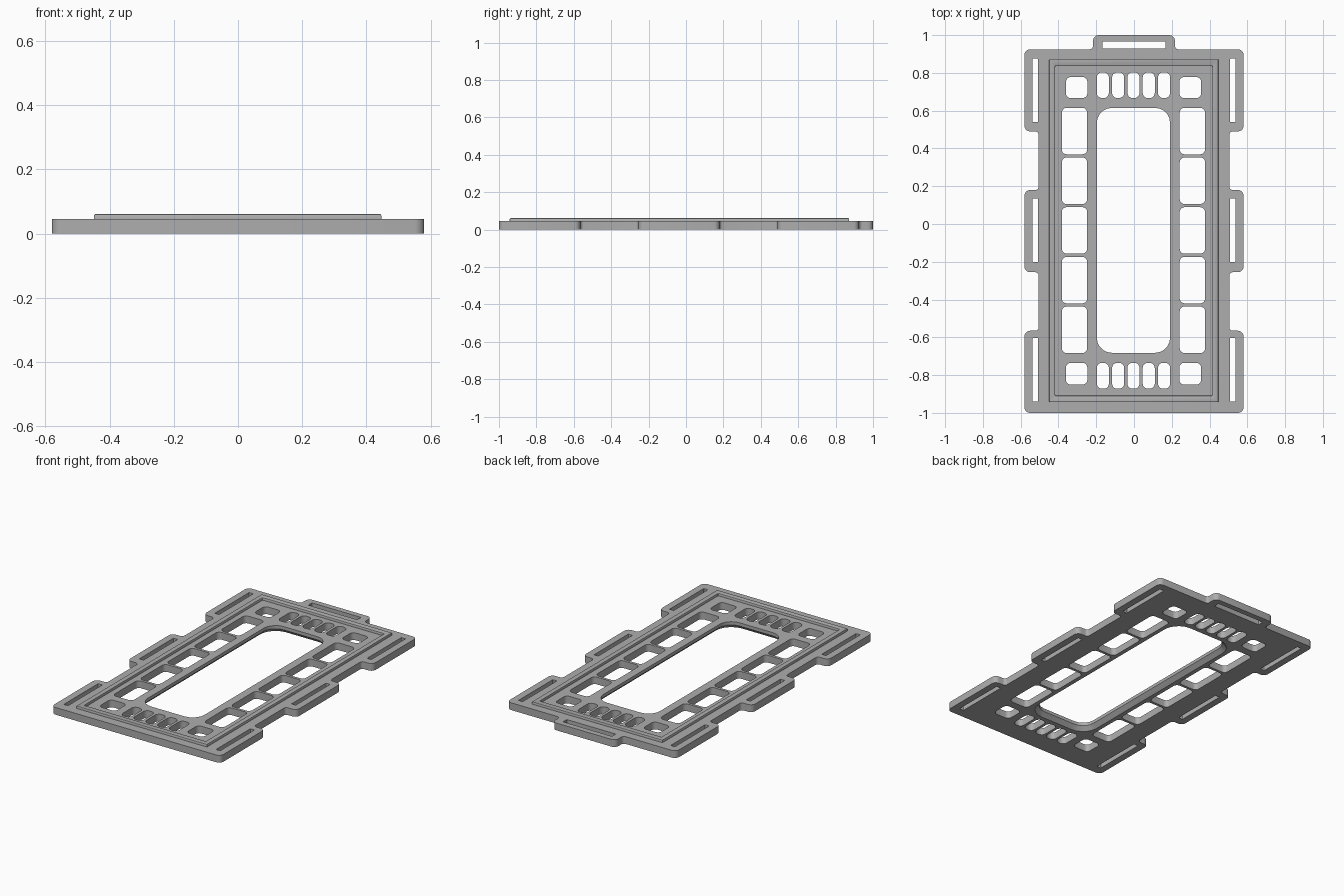
import bpy, bmesh, math
from mathutils import Vector

cube = bpy.data.objects.get("Cube")
if cube:
    bpy.data.objects.remove(cube, do_unlink=True)

THICK, RIDGE_TOP = 0.045, 0.061

grey = bpy.data.materials.new("plain grey")
grey.use_nodes = True
colour = (0.42, 0.42, 0.42, 1)
grey.diffuse_color = colour
grey.node_tree.nodes["Principled BSDF"].inputs["Base Color"].default_value = colour


def rounded(corners, steps=5):
    """Round each (x, y, radius) corner of a closed polygon with an arc."""
    out = []
    for i, (x, y, r) in enumerate(corners):
        p = Vector((x, y))
        a = (Vector(corners[i - 1][:2]) - p).normalized()
        b = (Vector(corners[(i + 1) % len(corners)][:2]) - p).normalized()
        centre = p + (a + b) * r
        for k in range(steps + 1):
            t = math.pi / 2 * k / steps
            out.append(centre - b * r * math.cos(t) - a * r * math.sin(t))
    return out


def rect(x0, x1, y0, y1, r):
    return rounded([(x0, y0, r), (x1, y0, r), (x1, y1, r), (x0, y1, r)])


def slab(name, loops, z0, z1, bevel=0):
    """Extrude an outline with holes between two heights."""
    curve = bpy.data.curves.new(name, 'CURVE')
    curve.dimensions, curve.fill_mode = '2D', 'BOTH'
    curve.extrude = (z1 - z0) / 2
    for loop in loops:
        s = curve.splines.new('POLY')
        s.points.add(len(loop) - 1)
        s.use_cyclic_u = True
        for point, p in zip(s.points, loop):
            point.co = (p.x, p.y, 0, 1)
    temp = bpy.data.objects.new(name + " outline", curve)
    bpy.context.collection.objects.link(temp)
    bpy.context.view_layer.update()
    mesh = bpy.data.meshes.new_from_object(
        temp.evaluated_get(bpy.context.evaluated_depsgraph_get()))
    bpy.data.objects.remove(temp, do_unlink=True)
    bm = bmesh.new()
    bm.from_mesh(mesh)
    bmesh.ops.remove_doubles(bm, verts=bm.verts, dist=1e-5)
    bmesh.ops.translate(bm, verts=bm.verts, vec=(0, 0, (z0 + z1) / 2))
    bmesh.ops.recalc_face_normals(bm, faces=bm.faces)
    if bevel:
        rim = [e for e in bm.edges if e.calc_face_angle(0) > 0.5
               and all(v.co.z > z1 - 1e-4 for v in e.verts)]
        bmesh.ops.bevel(bm, geom=rim, offset=bevel, segments=2,
                        profile=0.5, affect='EDGES')
    bm.to_mesh(mesh)
    bm.free()
    mesh.name = name
    mesh.materials.clear()
    mesh.materials.append(grey)
    ob = bpy.data.objects.new(name, mesh)
    bpy.context.collection.objects.link(ob)
    return ob


# Outer outline: three strap wings per side and a tab at the back
BODY, WING, R, F = 0.505, 0.58, 0.03, 0.018
side = [(WING, -1, R), (WING, -0.565, R), (BODY, -0.565, F),
        (BODY, -0.255, F), (WING, -0.255, R), (WING, 0.18, R),
        (BODY, 0.18, F), (BODY, 0.49, F), (WING, 0.49, R),
        (WING, 0.925, R), (0.217, 0.925, F), (0.217, 1, R)]
outline = rounded(side + [(-x, y, r) for x, y, r in reversed(side)])

# Strap slots
holes = [rect(-0.168, 0.168, 0.928, 0.965, 0.003)]
for s in (-1, 1):
    for y in (-0.772, -0.033, 0.707):
        holes.append(rect(s * 0.522 - 0.0145, s * 0.522 + 0.0145,
                          y - 0.168, y + 0.168, 0.003))

# Side windows, corner windows and vent slots
for x0, x1 in ((-0.382, -0.248), (0.242, 0.376)):
    for i in range(5):
        y = 0.492 - i * 0.263
        holes.append(rect(x0, x1, y - 0.123, y + 0.123, 0.025))
for y0, y1 in ((0.667, 0.778), (-0.85, -0.735)):
    holes.append(rect(-0.36, -0.247, y0, y1, 0.025))
    holes.append(rect(0.24, 0.355, y0, y1, 0.025))
for y0, y1 in ((0.667, 0.803), (-0.872, -0.735)):
    for i in range(-2, 3):
        x = -0.003 + i * 0.081
        holes.append(rect(x - 0.032, x + 0.032, y0, y1, 0.027))

# Central opening
opening = (-0.197, 0.191, -0.682, 0.615)
holes.append(rect(*opening, 0.08))
plate = slab("base_plate", [outline] + holes, 0, THICK)

# Tapered cutter that flares the underside of the central opening
x0, x1, y0, y1 = opening
bm = bmesh.new()
rings = []
for grow, z in ((0.035, -0.01), (-0.005, 0.03)):
    loop = rect(x0 - grow, x1 + grow, y0 - grow, y1 + grow, 0.08 + grow)
    rings.append([bm.verts.new((p.x, p.y, z)) for p in loop])
low, high = rings
bm.faces.new(low)
bm.faces.new(high)
for i in range(len(low)):
    bm.faces.new((low[i - 1], low[i], high[i], high[i - 1]))
bmesh.ops.recalc_face_normals(bm, faces=bm.faces)
mesh = bpy.data.meshes.new("flare_cutter")
bm.to_mesh(mesh)
bm.free()
mesh.materials.append(grey)
cutter = bpy.data.objects.new("flare_cutter", mesh)
bpy.context.collection.objects.link(cutter)
cut = plate.modifiers.new("flare", 'BOOLEAN')
cut.operation, cut.object, cut.solver = 'DIFFERENCE', cutter, 'EXACT'
bpy.context.view_layer.update()
plate_mesh = bpy.data.meshes.new_from_object(
    plate.evaluated_get(bpy.context.evaluated_depsgraph_get()))
plate.modifiers.clear()
plate.data = plate_mesh
bpy.data.objects.remove(cutter, do_unlink=True)

# Raised rim running round the plate
ridge = slab("raised_rim", [rect(-0.449, 0.447, -0.943, 0.872, 0.004),
                            rect(-0.417, 0.415, -0.908, 0.836, 0.004)],
             THICK - 0.003, RIDGE_TOP, bevel=0.006)

for ob in (plate, ridge):
    bpy.ops.object.select_all(action='DESELECT')
    ob.select_set(True)
    bpy.context.view_layer.objects.active = ob
    bpy.ops.object.shade_smooth_by_angle(angle=math.radians(25))
